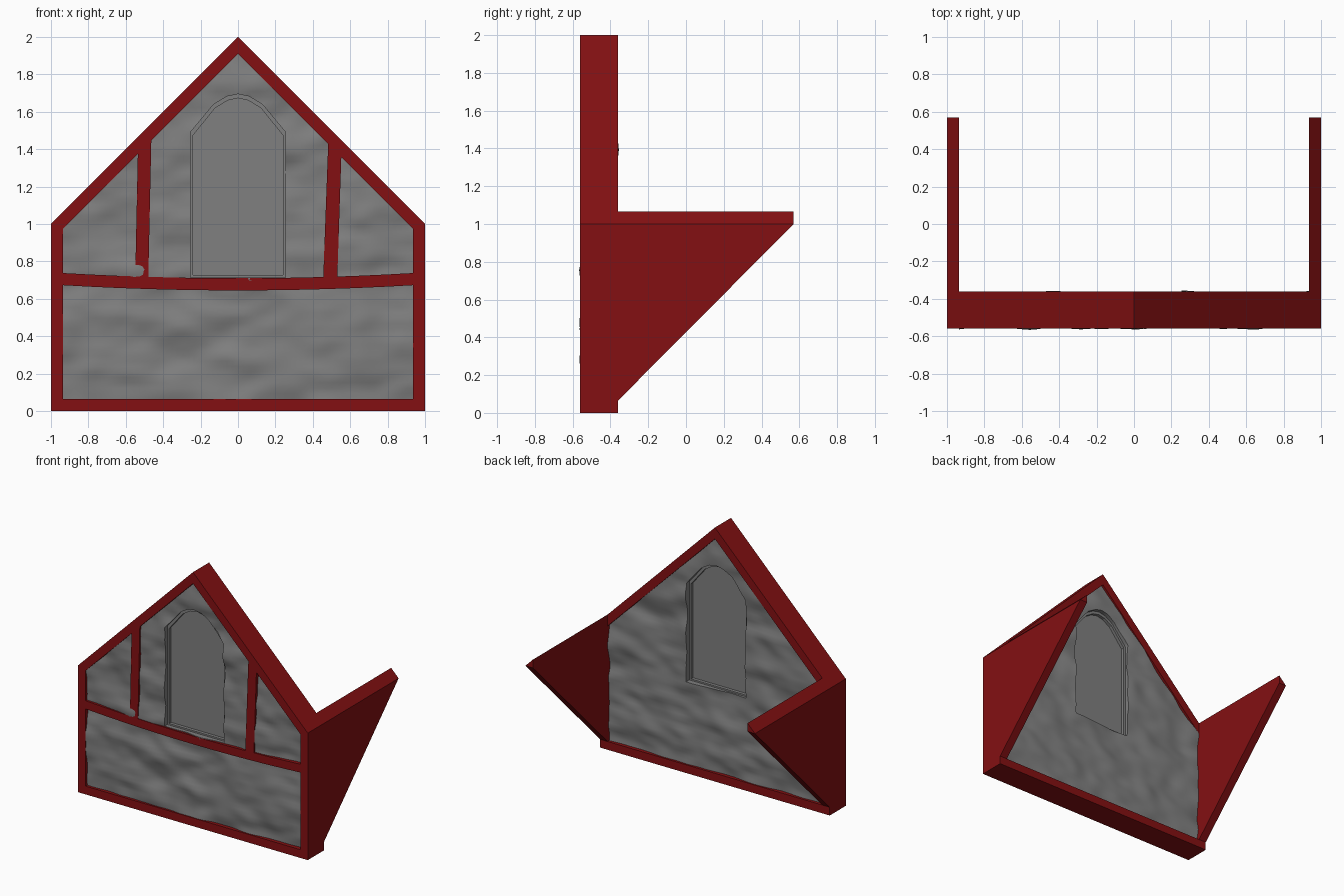
import bpy, bmesh
from mathutils import Vector, noise

if "Cube" in bpy.data.objects:
    bpy.data.objects.remove(bpy.data.objects["Cube"], do_unlink=True)


def material(name, rgb):
    m = bpy.data.materials.new(name)
    m.use_nodes = True
    m.diffuse_color = (*rgb, 1)
    m.node_tree.nodes["Principled BSDF"].inputs["Base Color"].default_value = (*rgb, 1)
    return m


RED = material("dark red timber", (0.23, 0.005, 0.006))
GREY = material("grey plaster", (0.215, 0.215, 0.215))
FRONT, BACK = -0.56, -0.36


def finish(name, bm, mat):
    bmesh.ops.recalc_face_normals(bm, faces=bm.faces)
    me = bpy.data.meshes.new(name)
    bm.to_mesh(me)
    bm.free()
    me.materials.append(mat)
    ob = bpy.data.objects.new(name, me)
    bpy.context.collection.objects.link(ob)
    return ob


def extrude(bm, depth):
    geo = bmesh.ops.extrude_face_region(bm, geom=bm.faces[:])["geom"]
    moved = [g for g in geo if isinstance(g, bmesh.types.BMVert)]
    bmesh.ops.translate(bm, verts=moved, vec=(0, depth, 0))


def slab(name, outline, y0, y1, mat, hole=None):
    """Extrude an x-z outline, optionally as a ring around a matching hole."""
    bm = bmesh.new()
    outer = [bm.verts.new((x, y0, z)) for x, z in outline]
    if hole:
        inner = [bm.verts.new((x, y0, z)) for x, z in hole]
        for i in range(len(outer)):
            bm.faces.new((outer[i - 1], outer[i], inner[i], inner[i - 1]))
    else:
        bm.faces.new(outer)
    extrude(bm, y1 - y0)
    return finish(name, bm, mat)


def mirrored(half):
    """Complete a right-hand outline whose last point is the apex."""
    return half + [(-x, z) for x, z in reversed(half[:-1])]


# Gable timber frame
gable = mirrored([(1, 0), (1, 1), (0, 2)])
gable_inner = mirrored([(0.935, 0.065), (0.935, 0.975), (0, 1.91)])
slab("gable_frame", gable, FRONT, BACK, RED, gable_inner)

# Triangular side wings, their tops following the roof slope
for side, name in ((1, "left_wing"), (-1, "right_wing")):
    bm = bmesh.new()
    for x, top in ((1, 1.0), (0.935, 1.065)):
        pts = {(BACK, 0.065), (0.57, 1.0), (0.57, top), (BACK, top)}
        for y, z in sorted(pts):
            bm.verts.new((side * x, y, z))
    bmesh.ops.convex_hull(bm, input=bm.verts[:])
    bmesh.ops.dissolve_limit(bm, angle_limit=0.01, verts=bm.verts[:], edges=bm.edges[:])
    finish(name, bm, RED)

# Uneven plaster wall filling the frame
bm = bmesh.new()
bmesh.ops.create_grid(bm, x_segments=64, y_segments=64, size=1)
for v in bm.verts:
    v.co = (v.co.x * 0.935, -0.543, 0.9875 + v.co.y * 0.9225)
for side in (1, -1):
    bmesh.ops.bisect_plane(bm, geom=bm.verts[:] + bm.edges[:] + bm.faces[:],
                           plane_co=(0, 0, 1.91), plane_no=(side, 0, 1), clear_outer=True)
extrude(bm, 0.168)
for v in bm.verts:
    p = Vector((v.co.x * 3, v.co.y * 40, v.co.z * 5.5))
    bump = 0.026 * noise.noise(p) + 0.012 * noise.noise(p * 2.3)
    v.co.y += max(-0.03, min(0.03, bump))
wall = finish("plaster_wall", bm, GREY)

# Arched window opening cut through the wall
arch = mirrored([(0.255, 0.715), (0.255, 1.49), (0.13, 1.64), (0.06, 1.682), (0, 1.695)])
cutter = slab("window_cutter", arch, -1, 0, GREY)
cutter.hide_render = True
mod = wall.modifiers.new("window opening", "BOOLEAN")
mod.object = cutter
mod.solver = "EXACT"
bpy.context.view_layer.objects.active = wall
wall.select_set(True)
bpy.ops.object.modifier_apply(modifier=mod.name)
bpy.data.objects.remove(cutter, do_unlink=True)
bpy.ops.object.shade_smooth_by_angle(angle=0.7)

# Recessed window panel with a thin stepped rim
arch_inner = [(x * 0.94, 0.727 + (z - 0.715) * 0.965) for x, z in arch]
slab("window_panel", arch, -0.49, -0.43, GREY)
slab("window_rim", arch, -0.515, -0.405, GREY, arch_inner)

# Sagging cross beam
steps = [i / 6 - 1 for i in range(13)]
sag = [(0.94 * t, 0.645 + 0.028 * t * t) for t in steps]
slab("cross_beam", sag + [(x, z + 0.065) for x, z in reversed(sag)], FRONT, -0.47, RED)

# Leaning posts
slab("right_post", [(-0.55, 0.69), (-0.48, 0.69), (-0.463, 1.47), (-0.535, 1.4)],
     FRONT, -0.47, RED)
slab("left_post", [(0.455, 0.69), (0.53, 0.69), (0.553, 1.38), (0.483, 1.45)],
     FRONT, -0.47, RED)
